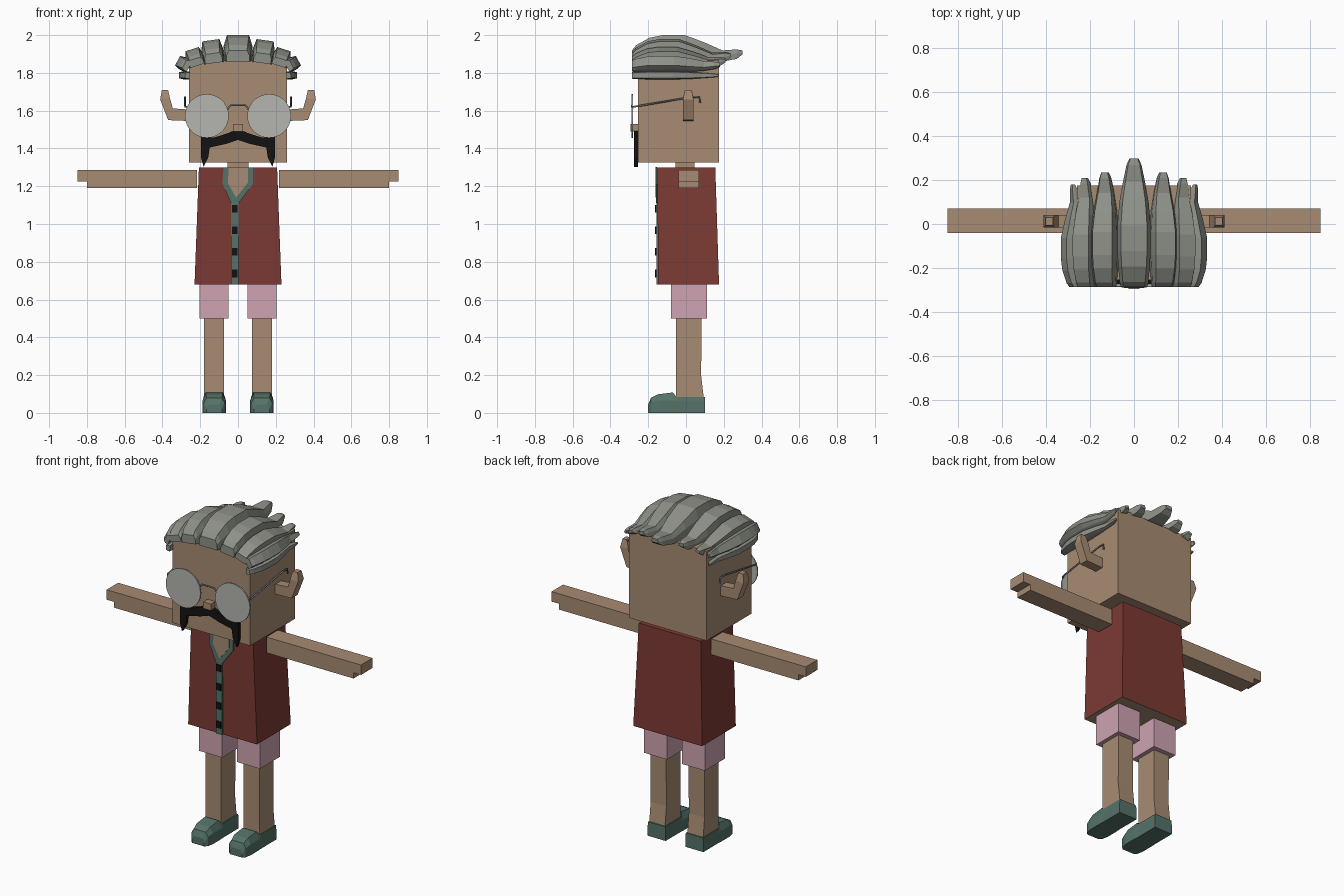
import bpy
import bmesh
from math import radians
from mathutils import Matrix, Vector

if "Cube" in bpy.data.objects:
    bpy.data.objects.remove(bpy.data.objects["Cube"], do_unlink=True)


def material(name, r, g, b):
    m = bpy.data.materials.new(name)
    m.use_nodes = True
    m.diffuse_color = (r, g, b, 1)
    m.node_tree.nodes["Principled BSDF"].inputs["Base Color"].default_value = (r, g, b, 1)
    return m


skin = material("skin", 0.39, 0.26, 0.17)
red = material("red cloth", 0.2, 0.042, 0.034)
pink = material("pink cloth", 0.62, 0.37, 0.44)
teal = material("teal", 0.09, 0.17, 0.14)
grey_hair = material("grey hair", 0.27, 0.283, 0.246)
black = material("black", 0.006, 0.006, 0.006)
glass = material("pale lens", 0.46, 0.46, 0.44)
metal = material("grey wire", 0.19, 0.2, 0.22)


def loft(name, mat, rings):
    """Join rings of equal length with side faces and close both ends."""
    bm = bmesh.new()
    loops = [[bm.verts.new(p) for p in ring] for ring in rings]
    n = len(loops[0])
    for a, b in zip(loops, loops[1:]):
        for i in range(n):
            j = (i + 1) % n
            bm.faces.new((a[i], a[j], b[j], b[i]))
    bm.faces.new(loops[0])
    bm.faces.new(loops[-1])
    bmesh.ops.recalc_face_normals(bm, faces=bm.faces)
    mesh = bpy.data.meshes.new(name)
    bm.to_mesh(mesh)
    bm.free()
    mesh.materials.append(mat)
    obj = bpy.data.objects.new(name, mesh)
    bpy.context.collection.objects.link(obj)
    return obj


def rect(x0, x1, y0, y1, z):
    return [(x0, y0, z), (x1, y0, z), (x1, y1, z), (x0, y1, z)]


def box(name, mat, x0, x1, y0, y1, z0, z1):
    return loft(name, mat, [rect(x0, x1, y0, y1, z0), rect(x0, x1, y0, y1, z1)])


def plate(name, mat, outline, y0, y1):
    """Extrude an x-z outline along y."""
    return loft(name, mat, [[(x, y, z) for x, z in outline] for y in (y0, y1)])


def hexagon(y, w, low, mid, top, narrow=0.72):
    """Cross-section with bevelled upper corners."""
    return [Vector(p) for p in ((-w, y, low), (w, y, low), (w, y, mid),
            (w * narrow, y, top), (-w * narrow, y, top), (-w, y, mid))]


def wire(name, points):
    curve = bpy.data.curves.new(name, "CURVE")
    curve.dimensions = "3D"
    curve.bevel_depth = 0.005
    curve.bevel_resolution = 1
    curve.use_fill_caps = True
    spline = curve.splines.new("POLY")
    spline.points.add(len(points) - 1)
    for p, co in zip(spline.points, points):
        p.co = (*co, 1)
    curve.materials.append(metal)
    bpy.context.collection.objects.link(bpy.data.objects.new(name, curve))


def flip(points, s):
    return [(s * x, *rest) for x, *rest in points]


# Head, neck and nose
box("head", skin, -0.26, 0.26, -0.255, 0.175, 1.325, 1.865)
box("neck", skin, -0.055, 0.055, -0.055, 0.045, 1.29, 1.335)
box("nose", skin, -0.026, 0.026, -0.295, -0.25, 1.49, 1.53)

# Shirt body, with an open underside showing skin
shirt = loft("shirt", red, [rect(-0.23, 0.23, -0.147, 0.175, 0.68),
                            rect(-0.207, 0.207, -0.152, 0.155, 1.3)])
shirt.data.materials.append(skin)
for face in shirt.data.polygons:
    if face.normal.z < -0.9:
        face.material_index = 1

# Collar, open neck, placket and buttons
plate("collar", teal, [(-0.077, 1.3), (-0.082, 1.215), (-0.037, 1.11), (0.003, 1.11),
                       (0.078, 1.21), (0.08, 1.3)], -0.159, -0.15)
plate("open_neck", skin, [(-0.05, 1.301), (-0.053, 1.215), (-0.01, 1.14),
                          (0.053, 1.22), (0.053, 1.301)], -0.162, -0.153)
box("placket", teal, -0.037, 0.003, -0.157, -0.146, 0.68, 1.11)
for i in range(4):
    z = 1.08 - i * 0.114
    box(f"button_{i + 1}", black, -0.033, -0.002, -0.163, -0.154, z - 0.02, z + 0.02)

# Moustache with drooping ends
half = [(0.05, 1.482), (0.125, 1.458), (0.195, 1.465), (0.195, 1.35), (0.182, 1.303),
        (0.158, 1.35), (0.15, 1.405), (0.06, 1.425)]
plate("moustache", black, [(0, 1.505)] + half + [(0, 1.445)] + flip(half[::-1], -1),
      -0.275, -0.254)

# Paired limbs, ears and glasses
for side, s in (("left", 1), ("right", -1)):
    box(f"{side}_arm", skin, *sorted((s * 0.217, s * 0.8)), -0.04, 0.07, 1.19, 1.285)
    box(f"{side}_fingers", skin, *sorted((s * 0.8, s * 0.85)), -0.04, 0.07, 1.225, 1.285)
    box(f"{side}_shorts_leg", pink, *sorted((s * 0.05, s * 0.203)), -0.08, 0.11, 0.5, 0.685)
    x0, x1 = sorted((s * 0.075, s * 0.18))
    loft(f"{side}_leg", skin, [rect(x0, x1, -0.053, 0.095, 0.07),
                               rect(x0, x1, -0.053, 0.08, 0.2),
                               rect(x0, x1, -0.053, 0.083, 0.51)])

    # Shoe: low heel rising to a rounded toe cap
    shoe = [hexagon(-0.2, 0.04, 0, 0.02, 0.045), hexagon(-0.185, 0.055, 0, 0.055, 0.08),
            hexagon(-0.15, 0.062, 0, 0.065, 0.098), hexagon(-0.07, 0.062, 0, 0.065, 0.108),
            hexagon(-0.05, 0.06, 0, 0.06, 0.085, 0.95), hexagon(0.1, 0.06, 0, 0.06, 0.085, 0.95)]
    loft(f"{side}_shoe", teal, [[p + Vector((s * 0.126, 0, 0)) for p in r] for r in shoe])

    # Ear: a bar bending out from the head and up to a narrower tip
    ear = []
    for xa, za, xb, zb, d in ((0.25, 1.545, 0.25, 1.605, 0.028), (0.37, 1.55, 0.345, 1.612, 0.028),
                              (0.412, 1.66, 0.36, 1.665, 0.028), (0.403, 1.71, 0.37, 1.71, 0.018)):
        ear.append(flip([(xa, 0.012 - d, za), (xa, 0.012 + d, za),
                         (xb, 0.012 + d, zb), (xb, 0.012 - d, zb)], s))
    loft(f"{side}_ear", skin, ear)

    bpy.ops.mesh.primitive_cylinder_add(vertices=28, radius=0.116, depth=0.008,
                                        location=(s * 0.165, -0.284, 1.572),
                                        rotation=(radians(90), 0, 0))
    lens = bpy.context.object
    lens.name = f"{side}_lens"
    lens.data.materials.append(glass)
    wire(f"{side}_temple_wire", flip([(0.27, -0.284, 1.62), (0.28, -0.27, 1.622),
                                      (0.28, 0.03, 1.672), (0.28, 0.07, 1.672),
                                      (0.28, 0.075, 1.64)], s))
wire("glasses_bridge", [(-0.055, -0.284, 1.61), (-0.04, -0.286, 1.628),
                        (0.04, -0.286, 1.628), (0.055, -0.284, 1.61)])

# Swept-back hair: position along strand, width, bottom and top as fractions
STRAND = ((0.0, 0.8, 0.0, 0.42), (0.04, 0.86, 0.0, 0.62), (0.16, 0.95, 0.02, 0.9),
          (0.28, 1.0, 0.05, 1.0), (0.48, 1.0, 0.08, 1.0), (0.66, 0.88, 0.06, 0.72),
          (0.82, 0.66, 0.0, 0.42), (0.95, 0.45, 0.1, 0.46), (1.0, 0.28, 0.26, 0.42))


def strand(name, x, z, w, h, roll, back):
    turn = Matrix.Translation((x, 0, z)) @ Matrix.Rotation(radians(roll), 4, "Y")
    rings = []
    for t, width, low, top in STRAND:
        y = -0.287 + t * (back + 0.287)
        mid = low + (top - low) * 0.55
        rings.append([turn @ p for p in hexagon(y, w * width, h * low, h * mid, h * top, 0.78)])
    loft(name, grey_hair, rings)


strand("hair_crown", 0, 1.86, 0.076, 0.14, 0, 0.298)
for side, s in (("left", 1), ("right", -1)):
    strand(f"{side}_hair_upper", s * 0.127, 1.852, 0.058, 0.122, s * 8, 0.235)
    strand(f"{side}_hair_middle", s * 0.215, 1.838, 0.048, 0.092, s * 18, 0.21)
    strand(f"{side}_hair_temple", s * 0.258, 1.832, 0.036, 0.07, s * 62, 0.18)
    strand(f"{side}_hair_lower", s * 0.255, 1.786, 0.021, 0.058, s * 88, 0.172)
